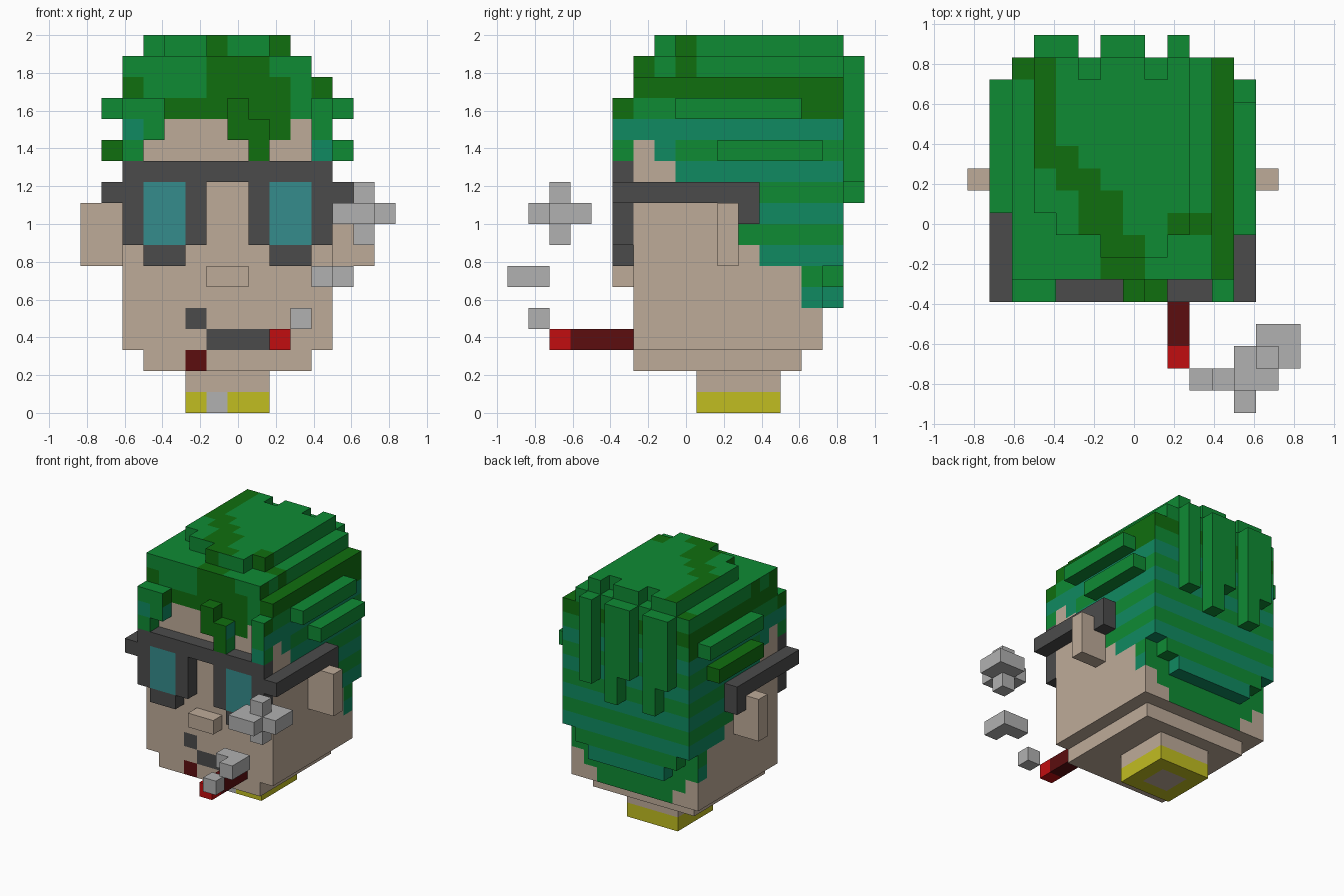
import bpy
import bmesh
from itertools import product
from mathutils import Vector

cube = bpy.data.objects.get("Cube")
if cube:
    bpy.data.objects.remove(cube, do_unlink=True)

UNIT = 2 / 18
ORIGIN = Vector((-7.5, -8.5, 0))


# Materials, keyed by a short letter used in the paint rules
def material(name, red, green, blue):
    def linear(c):
        c /= 255
        return c / 12.92 if c <= 0.04045 else ((c + 0.055) / 1.055) ** 2.4
    mat = bpy.data.materials.new(name)
    mat.use_nodes = True
    colour = (linear(red), linear(green), linear(blue), 1)
    mat.diffuse_color = colour
    mat.node_tree.nodes["Principled BSDF"].inputs["Base Color"].default_value = colour
    return mat


PALETTE = {
    "s": material("skin", 190, 171, 153),
    "g": material("hair green", 15, 139, 52),
    "D": material("hair dark green", 16, 110, 15),
    "t": material("hair teal", 16, 138, 97),
    "K": material("charcoal", 75, 75, 75),
    "L": material("lens teal", 53, 140, 140),
    "w": material("smoke grey", 177, 177, 177),
    "y": material("collar yellow", 193, 189, 33),
    "r": material("ember red", 193, 13, 16),
    "R": material("dark red", 92, 13, 15),
}
LETTERS = list(PALETTE)
SIDES = [Vector(v) for v in ((1, 0, 0), (-1, 0, 0), (0, 1, 0),
                             (0, -1, 0), (0, 0, 1), (0, 0, -1))]


def box(xs, ys, zs):
    """Cells of a block, each axis given as (start, end)."""
    return set(product(range(*xs), range(*ys), range(*zs)))


def build(name, cells, paint):
    """Make one object from unit blocks, keeping outer faces only.
    paint is a colour letter, or a rule of (cell, side)."""
    bm = bmesh.new()
    for cell in sorted(cells):
        centre = Vector(cell) + Vector((0.5, 0.5, 0.5))
        for side in SIDES:
            if tuple(int(a + b) for a, b in zip(cell, side)) in cells:
                continue
            u = Vector((side.y, side.z, side.x)) / 2
            v = side.cross(u)
            corners = [centre + side / 2 + a for a in (u + v, v - u, -u - v, u - v)]
            face = bm.faces.new([bm.verts.new((p + ORIGIN) * UNIT) for p in corners])
            letter = paint if isinstance(paint, str) else paint(cell, side)
            face.material_index = LETTERS.index(letter)
    bmesh.ops.remove_doubles(bm, verts=bm.verts, dist=UNIT / 100)
    bmesh.ops.dissolve_limit(bm, angle_limit=0.01, verts=bm.verts,
                             edges=bm.edges, delimit={'MATERIAL'})
    bmesh.ops.recalc_face_normals(bm, faces=bm.faces)
    mesh = bpy.data.meshes.new(name)
    bm.to_mesh(mesh)
    bm.free()
    for mat in PALETTE.values():
        mesh.materials.append(mat)
    obj = bpy.data.objects.new(name, mesh)
    bpy.context.collection.objects.link(obj)


# Front colours by height, read across the width of the head
FRONT = {
    17: "ggggDggDgg",
    16: "ggggDDDggg",
    15: "DgggDDDDgD",
    14: "ggDDDDDDgg",
    13: "tgsssDDDsg",
    12: "gsssssDsst",
    4: "sssKssssss",
    3: "ssssKKKsss",
    2: "sssRssssss",
}
# Where the hairline starts on the sides of the head, by height
HAIRLINE = {5: 14, 6: 14, 7: 12, 8: 11, 9: 11, 10: 10, 11: 8, 12: 7, 13: 6, 14: 6}
# Dark parting across the crown: depth range by column
PARTING = {2: (15, 16), 3: (11, 16), 4: (10, 12), 5: (8, 11), 6: (6, 10),
           7: (6, 8), 9: (8, 9), 10: (8, 9), 11: (6, 16)}


def front_colour(x, z):
    return FRONT.get(z, "s" * 10)[x - 2]


def band(z):
    return "t" if z % 2 else "g"


def paint_head(cell, side):
    x, y, z = cell
    if side.y < 0:
        return front_colour(x, z)
    if side.y > 0:
        edge = {3: 2, 4: 1}.get(z, 0)
        return "g" if z > 2 and 2 + edge <= x < 12 - edge else "s"
    if side.x and y >= HAIRLINE.get(z, 99):
        if z == 14:
            return "D" if y > 13 else "g"
        return "t" if (z, y) == (12, 7) else band(z)
    return "s"


def paint_hair(cell, side):
    x, y, z = cell
    if side.y < 0 or (y == 5 and side.z > 0):
        return front_colour(x, z) if z > 11 else "g"
    if side.z > 0:
        start, end = PARTING.get(x, (0, 0))
        return "D" if start <= y < end else "g"
    if z == 15:
        return "D"
    if z > 13:
        dark = {14: (5, 15), 16: (6, 8), 17: (8,)}[z]
        return "D" if side.x and y in dark else "g"
    return band(z)


# Head with stepped chin, ears and nose
build("head", box((2, 12), (6, 15), (3, 15)) | box((3, 11), (6, 14), (2, 3)), paint_head)
build("nose", box((6, 8), (5, 6), (6, 7)), "s")
for name, start in (("right_ear", 0), ("left_ear", 12)):
    build(name, box((start, start + 2), (10, 11), (7, 10)), "s")

# Neck and collar with a clasp
build("neck", box((5, 9), (9, 13), (1, 2)) | box((6, 8), (10, 12), (0, 1)), "s")
build("collar", box((5, 9), (9, 13), (0, 1)) - box((6, 8), (10, 12), (0, 1)),
      lambda cell, side: "w" if cell[0] == 6 and side.y < 0 else "y")

# Hair cap: back layer, stepped crown and fringe
hair = box((2, 12), (15, 16), (7, 15))
hair |= box((3, 11), (15, 16), (6, 7)) | box((4, 10), (15, 16), (5, 6))
hair |= box((2, 12), (6, 16), (15, 16)) | box((2, 11), (6, 16), (16, 17))
for x, y in zip(range(3, 10), (9, 8, 8, 7, 7, 7, 8)):
    hair |= box((x, x + 1), (y, 15 if x in (5, 8) else 16), (17, 18))
hair |= {(7, 5, 14), (7, 5, 13), (8, 5, 13), (8, 5, 12)}
hair |= {(2, 5, 14), (3, 5, 14), (2, 5, 13), (3, 5, 13), (2, 5, 12)}
hair |= box((11, 12), (5, 6), (12, 15))
build("hair", hair, paint_hair)

# Hanging locks at the back
locks = set()
for x, low in {3: 12, 4: 10, 6: 12, 7: 10, 9: 11}.items():
    locks |= box((x, x + 1), (16, 17), (low, 17))
build("back_locks", locks, "g")

# Raised locks along the sides
build("right_upper_lock", box((1, 2), (9, 15), (14, 15)), "g")
build("right_lower_lock", box((1, 2), (9, 14), (12, 13)), "D")
build("left_upper_lock", box((12, 13), (8, 14), (14, 15)), "g")
build("left_lower_lock", box((12, 13), (10, 15), (12, 13)), "g")

# Glasses: bar, two lens frames and arms
frame = box((2, 12), (5, 6), (11, 12))
for x in (2, 8):
    frame |= box((x, x + 4), (5, 6), (8, 11))
for x in (3, 9):
    frame |= box((x, x + 2), (5, 6), (7, 8))
LENSES = box((3, 5), (5, 6), (8, 11)) | box((9, 11), (5, 6), (8, 11))
build("glasses_frame", frame,
      lambda cell, side: "L" if cell in LENSES and side.y < 0 else "K")
for name, x in (("right_glasses_arm", 1), ("left_glasses_arm", 12)):
    build(name, box((x, x + 1), (5, 12), (10, 11)) | {(x, 11, 9)}, "K")

# Cigarette with a glowing tip, and smoke puffs
build("cigarette", box((9, 10), (2, 6), (3, 4)),
      lambda cell, side: "r" if cell[1] == 2 else "R")
build("small_puff", {(10, 1, 4)}, "w")
build("middle_puff", {(11, 1, 6), (12, 1, 6), (12, 0, 6)}, "w")
build("large_puff", box((12, 14), (1, 3), (9, 10)) | box((13, 15), (2, 4), (9, 10))
      | box((13, 14), (2, 3), (8, 11)), "w")
